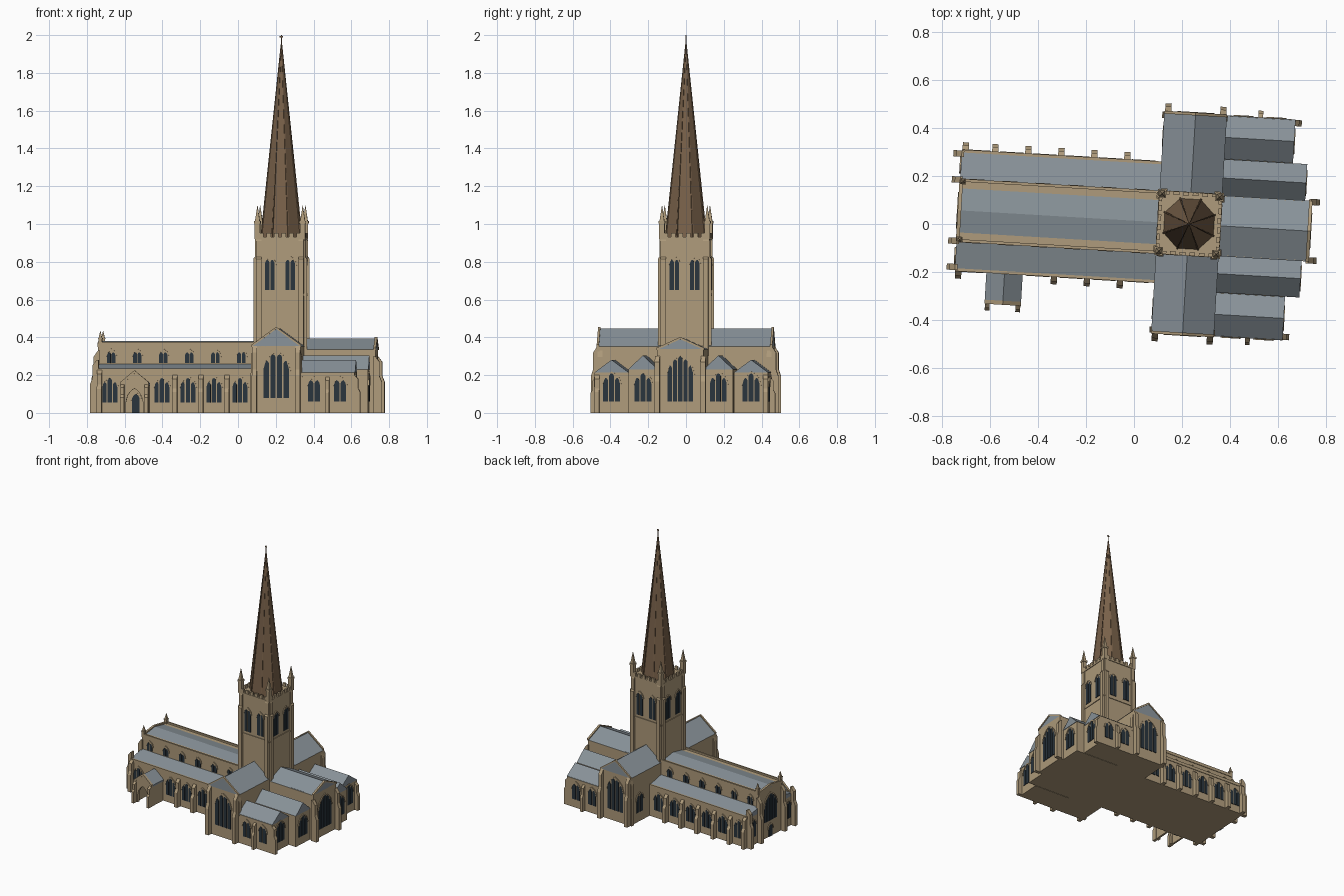
import bpy, bmesh
from math import radians, sqrt, cos, sin, pi
from mathutils import Matrix, Vector

cube = bpy.data.objects.get("Cube")
if cube:
    bpy.data.objects.remove(cube)


def material(name, rgb):
    m = bpy.data.materials.new(name)
    m.use_nodes = True
    m.diffuse_color = (*rgb, 1)
    m.node_tree.nodes["Principled BSDF"].inputs["Base Color"].default_value = (*rgb, 1)
    return m


STONE = material("sandstone", (.43, .33, .20))
SLATE = material("roof slate", (.25, .29, .32))
GLASS = material("dark glass", (.022, .034, .046))
BROWN = material("spire brown", (.19, .12, .068))

# The church is laid out around the tower, slightly turned on the ground
PLACE = Matrix.Translation((.23, 0, 0)) @ Matrix.Rotation(radians(-3.4), 4, 'Z')
S, E, N, W = 0, 90, 180, 270
parts = {}


def loft(name, mat, low, high, ang=0):
    """Solid between two matching rings of points, added to the named part."""
    bm = parts.setdefault(name, (bmesh.new(), mat))[0]
    rot = Matrix.Rotation(radians(ang), 4, 'Z')
    a = [bm.verts.new(rot @ Vector(p)) for p in low]
    b = [bm.verts.new(rot @ Vector(p)) for p in high]
    faces = [bm.faces.new(a[::-1]), bm.faces.new(b)]
    for i in range(len(a)):
        j = (i + 1) % len(a)
        faces.append(bm.faces.new((a[i], a[j], b[j], b[i])))
    bmesh.ops.recalc_face_normals(bm, faces=faces)


def prism(name, mat, pts, y0, y1, ang=0):
    loft(name, mat, [(x, y0, z) for x, z in pts], [(x, y1, z) for x, z in pts], ang)


def box(name, mat, x0, x1, y0, y1, z0, z1):
    prism(name, mat, [(x0, z0), (x1, z0), (x1, z1), (x0, z1)], y0, y1)


def along(side, t):
    return t if side in (S, E) else -t


def arch(x, w, rise=.8):
    """Height of a pointed arch of width w above its springing."""
    return sqrt(max(w * w - (w / 2 + abs(x)) ** 2, 0)) * rise


def window(name, side, t, dist, z, w, h, lights):
    """Pointed window: dark lancets under one arch with a stone hood."""
    c, spring = along(side, t), z + h - arch(0, w)
    pitch = w / lights
    for i in range(lights):
        mid = -w / 2 + pitch * (i + .5)
        half = pitch * .4
        crown = spring + arch(mid, w)
        pts = [(c + mid - half, z), (c + mid + half, z)]
        for k in (1, .6, 0, -.6, -1):
            x = mid + half * k
            top = min(spring + arch(x, w), crown - half * 1.1 * k * k)
            pts.append((c + x, top))
        prism(name, GLASS, pts, -dist - .004, -dist + .004, side)
    steps = [i / 5 - 1 for i in range(11)]
    inner = [(c + w / 2 * k, spring + arch(w / 2 * k, w)) for k in steps]
    big = w + .014
    outer = [(c + big / 2 * k, spring + arch(big / 2 * k, big)) for k in steps]
    prism("window_hoods", STONE, inner + outer[::-1], -dist - .006, -dist + .004, side)


def buttress(name, side, t, dist, h, depth=.035, w=.026):
    """Stepped buttress with sloping weatherings."""
    c = along(side, t)
    pts = [(dist - .01, 0), (dist + depth, 0), (dist + depth, h * .55),
           (dist + depth * .65, h * .65), (dist + depth * .65, h * .9),
           (dist, h), (dist - .01, h)]
    prism(name, STONE, pts, c - w / 2, c + w / 2, side - 90)


def pinnacle(name, x, y, z, h, r):
    box(name, STONE, x - r, x + r, y - r, y + r, z, z + h * .5)
    for k, z0, z1, tip in ((1.25, .47, .54, 1.25), (.9, .54, 1, .05)):
        ring = [(-1, -1), (1, -1), (1, 1), (-1, 1)]
        loft(name, STONE, [(x + r * k * a, y + r * k * b, z + h * z0) for a, b in ring],
             [(x + r * tip * a, y + r * tip * b, z + h * z1) for a, b in ring])


def roof(name, c, half, eave, peak, y0, y1, ang):
    prism(name, SLATE, [(c - half, eave), (c + half, eave), (c, peak)], y0, y1, ang)


def coping(name, c, half, eave, peak, y0, y1, ang, t=.012):
    prism(name, STONE, [(c - half, eave - t), (c, peak - t), (c + half, eave - t),
                        (c + half, eave + t), (c, peak + t), (c - half, eave + t)], y0, y1, ang)


# Nave and aisles
WEST, HN, HA = -.965, .128, .25
box("nave_walls", STONE, WEST, -.1, -HN, HN, 0, .362)
box("aisle_walls", STONE, WEST, -.1, -HA, HA, 0, .222)
prism("nave_roof", SLATE, [(-HN, .355), (HN, .355), (0, .38)], .1, -WEST, E)
coping("nave_west_coping", 0, HN, .358, .378, -WEST - .012, -WEST + .003, E, .01)
bays = [-.205 - .138 * i for i in range(6)]
for s, side in ((-1, S), (1, N)):
    prism("aisle_roofs", SLATE, [(s * .12, .215), (s * HA, .215), (s * HA, .228), (s * .12, .262)],
          .1, -WEST, E)
    for name, v, z in (("nave_parapets", HN, .374), ("aisle_parapets", HA, .235)):
        a, b = sorted((s * (v - .008), s * (v + .004)))
        box(name, STONE, WEST, -.1, a, b, z - .022, z)
    for i, u in enumerate(bays):
        window("clerestory_windows", side, u, HN, .265, .05, .065, 2)
        if side == N or i != 4:
            window("aisle_windows", side, u, HA, .055, .085, .13, 3)
        if i < 5 and (side == N or i < 3):
            buttress("aisle_buttresses", side, u - .069, HA, .2)
    buttress("west_buttresses", side, WEST + .015, HA, .23)
    buttress("west_buttresses", W, s * (HA - .013), -WEST, .28)
    buttress("west_buttresses", W, s * HN, -WEST, .33)
    pinnacle("west_pinnacles", WEST + .012, s * (HN - .006), .35, .085, .01)
    window("aisle_west_windows", W, s * .19, -WEST, .06, .06, .13, 2)
window("west_window", W, 0, -WEST, .12, .14, .2, 5)
window("west_door", W, 0, -WEST, 0, .05, .09, 1)

# South porch, open at the front
PU, PV, PH = -.757, -.38, .072
opening = [(PU + k * .045, .055 + arch(k * .045, .09, .95)) for k in (-1, -.8, -.5, -.2, 0, .2, .5, .8, 1)]
front = [(PU - PH, 0), (PU - .045, 0)] + opening + [(PU + .045, 0), (PU + PH, 0),
                                                   (PU + PH, .15), (PU, .215), (PU - PH, .15)]
prism("porch_front", STONE, front, PV, PV + .02)
for s in (-1, 1):
    a, b = sorted((PU + s * PH, PU + s * (PH - .014)))
    box("porch_walls", STONE, a, b, PV + .01, -HA, 0, .15)
    buttress("porch_buttresses", S, PU + s * (PH - .008), -PV, .15, .03, .02)
prism("porch_roof", SLATE, [(PU - PH - .004, .145), (PU, .208), (PU + PH + .004, .145),
                            (PU + PH + .004, .157), (PU, .22), (PU - PH - .004, .157)], PV + .014, -HA)
coping("porch_coping", PU, PH + .004, .153, .217, PV - .003, PV + .014, 0, .009)
window("porch_door", S, PU, HA, 0, .05, .1, 1)

# Transepts
TU, TV = .127, .462
box("transept_walls", STONE, -TU, TU, -TV, TV, 0, .354)
roof("transept_roof", 0, TU + .004, .352, .447, -TV, TV, 0)
for s, side in ((-1, S), (1, N)):
    a, b = sorted((s * (TV - .008), s * (TV + .004)))
    coping("transept_copings", 0, TU + .004, .355, .45, a, b, 0, .006)
    window("transept_windows", side, 0, TV, .08, .14, .24, 4)
    window("transept_west_windows", W, s * .36, TU, .07, .075, .14, 2)
    for t in (-1, 1):
        buttress("transept_buttresses", side, t * (TU - .012), TV, .355)
    buttress("transept_buttresses", W, s * (TV - .013), TU, .33, .012)
    buttress("transept_buttresses", E, s * (TV - .013), TU, .33, .012)

# Chancel
CE = .505
box("chancel_walls", STONE, .1, CE, -.123, .123, 0, .338)
roof("chancel_roof", 0, .127, .336, .394, -CE, -.1, E)
coping("chancel_coping", 0, .127, .338, .396, -CE - .004, -CE + .01, E, .006)
window("chancel_east_window", E, 0, CE, .06, .14, .24, 5)

# Side chapels: a long inner pair and a short outer pair
for s, side in ((-1, S), (1, N)):
    buttress("chancel_buttresses", E, s * .122, CE, .3)
    for name, mid, half, end, eave, peak in (("inner_chapel", .2, .077, .475, .23, .304),
                                             ("outer_chapel", .37, .09, .415, .213, .281)):
        box(name + "_walls", STONE, .1, end, s * mid - half, s * mid + half, 0, eave + .002)
        roof(name + "_roofs", s * mid, half + .002, eave, peak, -end - .003, -.1, E)
        window(name + "_east_windows", E, s * mid, end, .06, .095, .15, 3)
    for u in (.2, .338):
        window("outer_chapel_side_windows", side, u, .46, .06, .07, .125, 2)
    buttress("chapel_buttresses", side, .272, .46, .19, .03, .02)
    buttress("chapel_buttresses", E, s * .447, .415, .2, .03)

# Tower
T = .128
box("tower_walls", STONE, -T, T, -T, T, 0, .93)
for z in (.62, .918):
    box("tower_string_courses", STONE, -T - .005, T + .005, -T - .005, T + .005, z, z + .012)
for side in (S, E, N, W):
    for s in (-1, 1):
        window("belfry_windows", side, s * .054, T, .65, .056, .17, 2)
        c = s * (T - .016)
        for depth, top in ((.014, .835), (.006, .93)):
            prism("tower_buttresses", STONE, [(T - .01, .3), (T + depth, .3), (T + depth, top - .02),
                                              (T, top), (T - .01, top)], c - .014, c + .014, side - 90)
    # Battlements
    for i in range(6):
        c = -.1 + .04 * i
        prism("tower_battlements", STONE, [(c - .012, .925), (c + .012, .925), (c + .012, .953),
                                           (c - .012, .953)], -T - .004, -T + .01, side)
for sx in (-1, 1):
    for sy in (-1, 1):
        pinnacle("tower_pinnacles", sx * (T - .008), sy * (T - .008), .92, .178, .014)

# Octagonal spire with corner ribs and finial
corners = [(cos(pi / 8 + k * pi / 4), sin(pi / 8 + k * pi / 4)) for k in range(8)]
loft("spire", BROWN, [(.113 * x, .113 * y, .928) for x, y in corners],
     [(.002 * x, .002 * y, 1.95) for x, y in corners])
for k in range(8):
    loft("spire_ribs", BROWN, [(.11, -.004, .928), (.117, -.003, .928), (.117, .003, .928), (.11, .004, .928)],
         [(.001, -.001, 1.95), (.004, -.001, 1.95), (.004, .001, 1.95), (.001, .001, 1.95)], 22.5 + 45 * k)
box("finial", BROWN, -.002, .002, -.002, .002, 1.94, 2)
box("finial", BROWN, -.009, .009, -.002, .002, 1.988, 1.996)

# Turn the gathered parts into objects
for name, (bm, mat) in parts.items():
    mesh = bpy.data.meshes.new(name)
    bm.transform(PLACE)
    bm.to_mesh(mesh)
    bm.free()
    mesh.materials.append(mat)
    bpy.context.collection.objects.link(bpy.data.objects.new(name, mesh))
